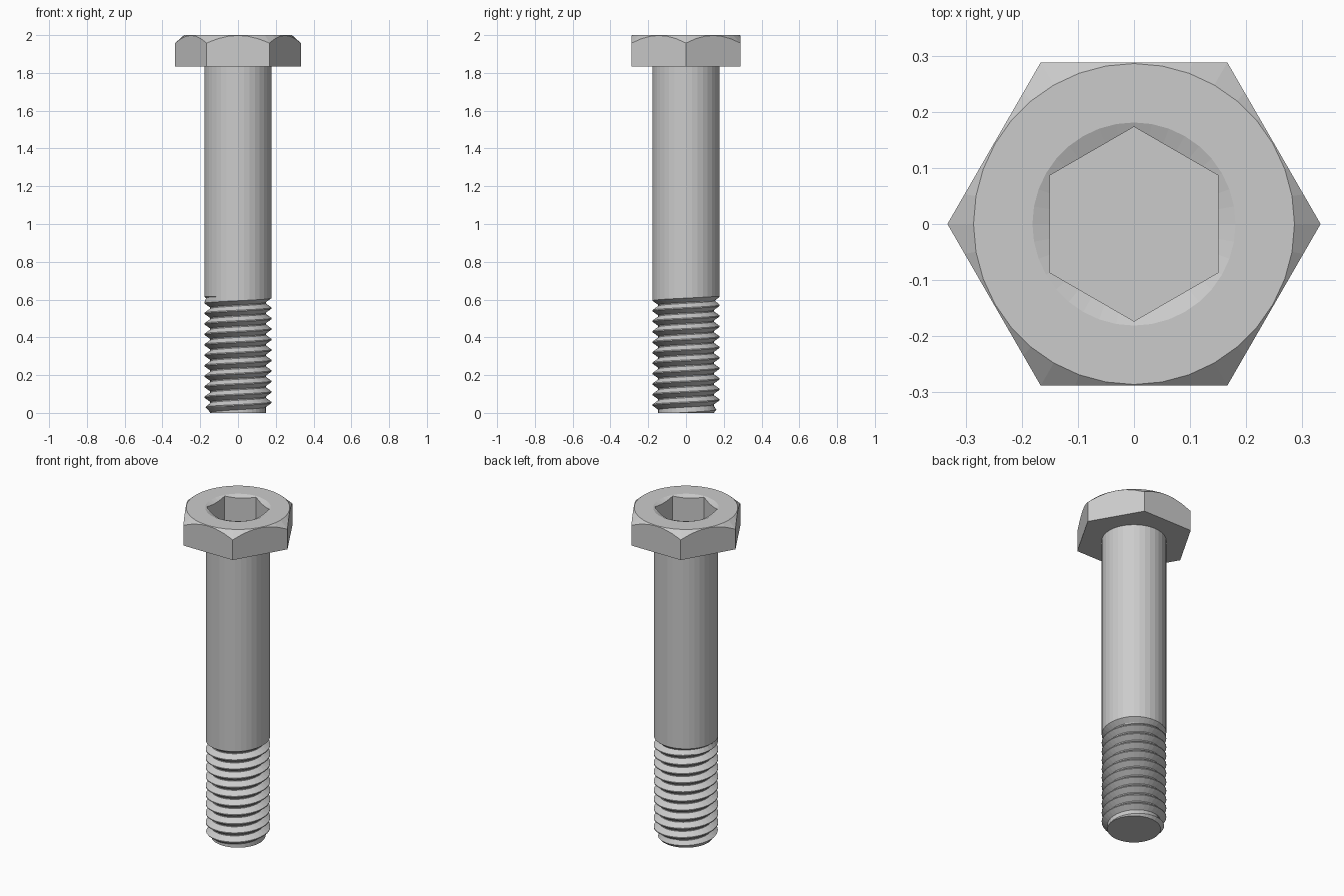
import bpy, bmesh
from math import cos, sin, pi, radians

if "Cube" in bpy.data.objects:
    bpy.data.objects.remove(bpy.data.objects["Cube"])

N = 36                      # divisions round the axis
R, ROOT = 0.178, 0.147      # thread crest and root radii
PITCH, THREAD_TOP = 0.0555, 0.615
HEAD_Z, TOP_Z = 1.835, 2.0


def hex_radius(apothem, deg, turn):
    return apothem / cos(radians((deg - turn) % 60 - 30))


def ring(bm, func):
    """One loop of verts; func(degrees) gives radius and height."""
    verts = []
    for i in range(N):
        a = i * 360 / N
        r, z = func(a)
        verts.append(bm.verts.new((r * cos(radians(a)), r * sin(radians(a)), z)))
    return verts


def bridge(bm, lower, upper):
    for i in range(N):
        j = (i + 1) % N
        bm.faces.new((lower[i], lower[j], upper[j], upper[i]))


def finish(bm, name):
    bmesh.ops.remove_doubles(bm, verts=bm.verts, dist=1e-5)
    bmesh.ops.recalc_face_normals(bm, faces=bm.faces)
    mesh = bpy.data.meshes.new(name)
    bm.to_mesh(mesh)
    bm.free()
    obj = bpy.data.objects.new(name, mesh)
    bpy.context.collection.objects.link(obj)
    return obj


# Hexagonal head with chamfered corners and countersunk hex socket
outer = lambda a: hex_radius(0.288, a, 0)
inner = lambda a: hex_radius(0.15, a, 30)
profile = [
    lambda a: (R, HEAD_Z),
    lambda a: (outer(a), HEAD_Z),
    lambda a: (outer(a), TOP_Z - (outer(a) - 0.286) * 0.9),
    lambda a: (0.286, TOP_Z),
    lambda a: (0.181, TOP_Z),
    lambda a: (inner(a), TOP_Z - (0.181 - inner(a)) * 0.4),
    lambda a: (inner(a), TOP_Z - 0.175),
]
bm = bmesh.new()
loops = [ring(bm, f) for f in profile]
for lo, hi in zip(loops, loops[1:]):
    bridge(bm, lo, hi)
bm.faces.new(loops[-1])
finish(bm, "bolt_head")

# Plain shank
bm = bmesh.new()
bridge(bm, ring(bm, lambda a: (R, THREAD_TOP)), ring(bm, lambda a: (R, HEAD_Z)))
finish(bm, "shank")

# Helical thread: crest and root flats repeated every pitch,
# tapered at the tip and running out into the shank at the top
tooth = [(-0.05, R), (0.05, R), (0.45, ROOT), (0.55, ROOT)]
bm = bmesh.new()
columns = []
for i in range(N + 1):
    a = 2 * pi * i / N
    col = []
    for k in range(-2, 14):
        for offset, r in tooth:
            z = (k + offset + i / N) * PITCH
            z = min(max(z, 0), THREAD_TOP)
            r = min(r, ROOT + z * 0.8)
            r = max(r, R - (THREAD_TOP - z) * 1.2)
            col.append(bm.verts.new((r * cos(a), r * sin(a), z)))
    columns.append(col)
for left, right in zip(columns, columns[1:]):
    for j in range(len(left) - 1):
        bm.faces.new((left[j], right[j], right[j + 1], left[j + 1]))
bmesh.ops.remove_doubles(bm, verts=bm.verts, dist=1e-5)
# Flat tip
tip_edges = [e for e in bm.edges if e.is_boundary
             and all(v.co.z < 1e-5 for v in e.verts)]
bmesh.ops.holes_fill(bm, edges=tip_edges, sides=0)
finish(bm, "thread")
